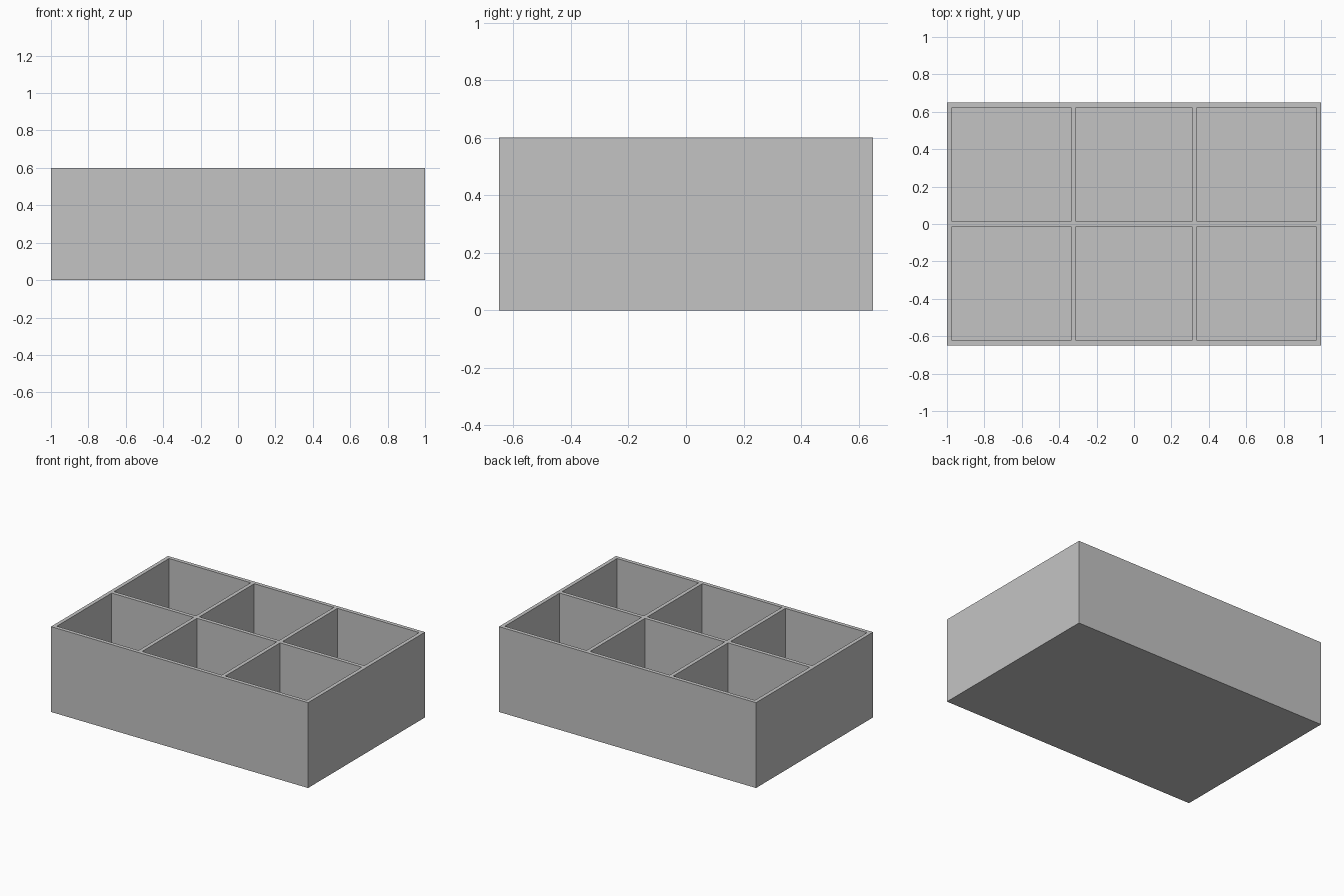
import bpy

if "Cube" in bpy.data.objects:
    bpy.data.objects.remove(bpy.data.objects["Cube"], do_unlink=True)

LENGTH, DEPTH, HEIGHT = 2.0, 1.3, 0.6
WALL = 0.027
COLUMN_EDGE, INNER_EDGE = 0.337, 0.31

grey = bpy.data.materials.new("plain grey")
grey.use_nodes = True
colour = (0.55, 0.55, 0.55, 1)
grey.diffuse_color = colour
grey.node_tree.nodes["Principled BSDF"].inputs["Base Color"].default_value = colour


def box(name, low, high):
    """Axis-aligned box between two corners."""
    bpy.ops.mesh.primitive_cube_add(size=1, location=[(a + b) / 2 for a, b in zip(low, high)])
    obj = bpy.context.object
    obj.name = name
    obj.scale = [b - a for a, b in zip(low, high)]
    bpy.ops.object.transform_apply(location=True, rotation=False, scale=True)
    obj.data.materials.append(grey)
    return obj


# Solid block that becomes the tray
tray = box("divided_tray", (-LENGTH / 2, -DEPTH / 2, 0), (LENGTH / 2, DEPTH / 2, HEIGHT))

# Three columns by two rows of compartments
outer_x = LENGTH / 2 - WALL
outer_y = DEPTH / 2 - WALL
columns = [(-outer_x, -COLUMN_EDGE), (-INNER_EDGE, INNER_EDGE), (COLUMN_EDGE, outer_x)]
rows = [(-outer_y, -WALL / 2), (WALL / 2, outer_y)]

for x0, x1 in columns:
    for y0, y1 in rows:
        cutter = box("compartment_cutter", (x0, y0, WALL), (x1, y1, HEIGHT + 0.2))
        cutter.hide_render = True
        bpy.context.view_layer.objects.active = tray
        cut = tray.modifiers.new("compartment", "BOOLEAN")
        cut.operation = "DIFFERENCE"
        cut.solver = "EXACT"
        cut.object = cutter
        bpy.ops.object.modifier_apply(modifier=cut.name)
        bpy.data.objects.remove(cutter, do_unlink=True)
